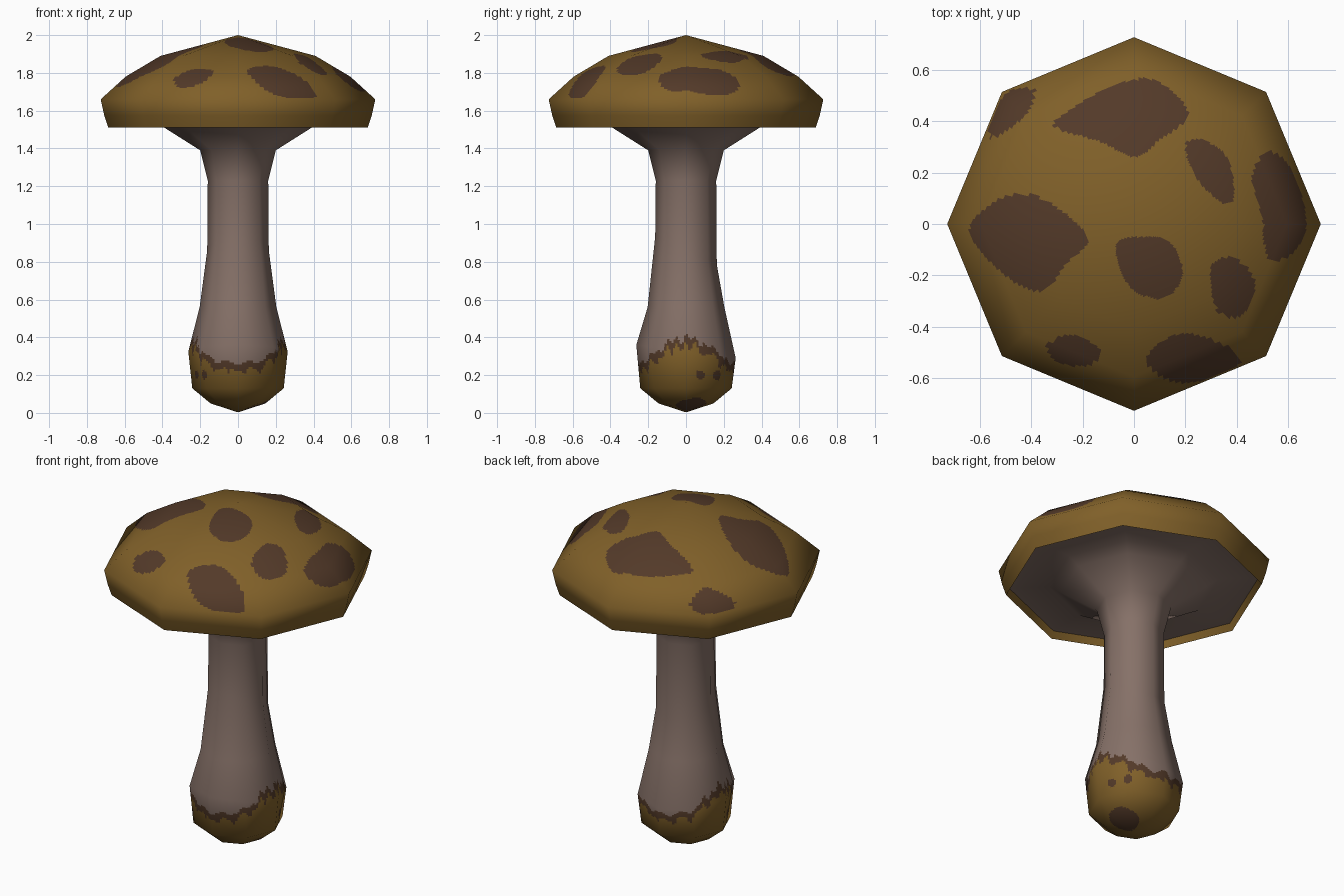
import bpy, math
from mathutils import Vector

if "Cube" in bpy.data.objects:
    bpy.data.objects.remove(bpy.data.objects["Cube"])

SIDES = 8


def material(name, rgb):
    m = bpy.data.materials.new(name)
    m.diffuse_color = (*rgb, 1)
    m.use_nodes = True
    m.node_tree.nodes["Principled BSDF"].inputs["Base Color"].default_value = m.diffuse_color
    return m


OCHRE = material("ochre", (0.216, 0.117, 0.022))
BROWN = material("dark brown", (0.087, 0.042, 0.022))
STEM = material("pale stem", (0.238, 0.165, 0.138))


def lathe(name, profile, step, sub, mats, rule):
    """Eight-sided lathe of (radius, z, tilt), finely gridded so that colours
    can be cut by a rule, with the smooth normals of the coarse shape."""
    # coarse profile normals
    segs = []
    for p, q in zip(profile, profile[1:]):
        segs.append(Vector((q[1] - p[1], p[0] - q[0])).normalized())
    norms = []
    for i, p in enumerate(profile):
        n = segs[max(i - 1, 0)] + segs[min(i, len(segs) - 1)]
        if p[0] == 0:
            n = Vector((0, n.y))
        norms.append(n.normalized())
    # fine rows along the profile
    rows = []
    for i in range(len(segs)):
        p, q = Vector(profile[i]), Vector(profile[i + 1])
        n = max(1, math.ceil((q - p).length / step))
        for k in range(n + (i == len(segs) - 1)):
            t = k / n
            rows.append((p.lerp(q, t), norms[i].lerp(norms[i + 1], t)))
    # fine columns along the straight sides of the octagon
    cols = []
    for s in range(SIDES):
        a, b = (Vector((math.cos(2 * math.pi * j / SIDES),
                        math.sin(2 * math.pi * j / SIDES))) for j in (s, s + 1))
        cols += [a.lerp(b, k / sub) for k in range(sub)]
    verts, normals, grid = [], [], []
    for (r, z, tilt), n in rows:
        if r < 1e-6:
            grid.append([len(verts)] * len(cols))
            verts.append((0, 0, z))
            normals.append(Vector((0, 0, n.y)).normalized())
            continue
        grid.append(list(range(len(verts), len(verts) + len(cols))))
        for c in cols:
            verts.append((r * c.x, r * c.y, z - tilt * c.y))
            normals.append(Vector((n.x * c.x, n.x * c.y, n.y)).normalized())
    faces = []
    for a, b in zip(grid, grid[1:]):
        for j in range(len(cols)):
            k = (j + 1) % len(cols)
            faces.append(list(dict.fromkeys((a[j], a[k], b[k], b[j]))))
    me = bpy.data.meshes.new(name)
    me.from_pydata(verts, [], faces)
    for m in mats:
        me.materials.append(m)
    for f in me.polygons:
        f.use_smooth = True
        f.material_index = rule(f.center)
    me.update()
    me.normals_split_custom_set_from_vertices(normals)
    ob = bpy.data.objects.new(name, me)
    bpy.context.collection.objects.link(ob)
    return ob


def smooth_loop(pts, n=6):
    """Closed Catmull-Rom curve through the points."""
    out = []
    for i in range(len(pts)):
        a, b, c, d = (Vector(pts[(i + k) % len(pts)]) for k in range(4))
        for k in range(n):
            t = k / n
            out.append(0.5 * (2 * b + (c - a) * t + (2 * a - 5 * b + 4 * c - d) * t ** 2
                              + (3 * b - a - 3 * c + d) * t ** 3))
    return out


def inside(x, y, loop):
    hit = False
    for p, q in zip(loop, loop[1:] + loop[:1]):
        if (p.y > y) != (q.y > y) and x < p.x + (y - p.y) * (q.x - p.x) / (q.y - p.y):
            hit = not hit
    return hit


# Cap spots, outlined as seen from above
back_spot = [(-.31, .38), (-.24, .45), (-.08, .54), (.08, .56), (.21, .43),
             (.09, .32), (0, .26), (-.13, .32)]
back_left_spot = [(-.56, .34), (-.57, .42), (-.48, .52), (-.39, .52), (-.41, .44), (-.5, .36)]
back_right_spot = [(.2, .3), (.26, .33), (.36, .26), (.39, .12), (.35, .08), (.25, .17)]
right_spot = [(.46, .19), (.53, .28), (.62, .2), (.67, 0), (.61, -.12), (.52, -.13), (.5, .02)]
left_spot = [(-.64, -.03), (-.52, .1), (-.36, .1), (-.18, -.05), (-.26, -.15),
             (-.36, -.26), (-.5, -.2)]
middle_spot = [(-.07, -.08), (.03, -.05), (.14, -.07), (.19, -.2), (.11, -.29), (-.02, -.24)]
front_right_spot = [(.3, -.17), (.37, -.13), (.45, -.18), (.47, -.27), (.41, -.36), (.32, -.33)]
front_left_spot = [(-.34, -.48), (-.25, -.43), (-.13, -.49), (-.18, -.55), (-.29, -.54)]
front_spot = [(.05, -.54), (.12, -.45), (.24, -.43), (.41, -.51), (.36, -.58), (.18, -.62)]
LOOPS = []
for s in (back_spot, back_left_spot, back_right_spot, right_spot, left_spot,
          middle_spot, front_right_spot, front_left_spot, front_spot):
    loop = smooth_loop(s)
    xs, ys = [p.x for p in loop], [p.y for p in loop]
    LOOPS.append((min(xs), max(xs), min(ys), max(ys), loop))


def cap_rule(c):
    if c.z < 1.665:
        return 0
    return int(any(x0 < c.x < x1 and y0 < c.y < y1 and inside(c.x, c.y, l)
                   for x0, x1, y0, y1, l in LOOPS))


# Stem foot: ochre cup with a ragged brown edge, highest at the two sides
def stem_rule(c):
    if c.z > 0.5:
        return 0
    a = math.atan2(c.y, c.x)
    side = abs(math.cos(a)) ** 3
    top = 0.265 + 0.13 * side + 0.012 * math.sin(13 * a) + 0.02 * side * math.sin(29 * a + 1.5)
    low = top - 0.035 - 0.03 * max(0, math.sin(17 * a + 0.6)) ** 2
    if c.z > top:
        return 0
    if c.z > low:
        return 2
    # brown patch under the foot and small dots
    if c.y > -0.065 and (c - Vector((0.1, 0.03, 0.025))).length < 0.085:
        return 2
    for p in ((.23, .08, .2), (.19, .17, .2), (-.23, -.08, .2), (-.19, -.17, .2)):
        if (c - Vector(p)).length < 0.027:
            return 2
    return 1


# Cap dome
lathe("cap", [(.687, 1.51, 0), (.708, 1.575, 0), (.727, 1.66, 0), (.595, 1.78, 0),
              (.41, 1.89, 0), (0, 2, 0)], 0.009, 24, [OCHRE, BROWN], cap_rule)

# Inner lip of the cap rim
lathe("cap_lip", [(.67, 1.55, 0), (.687, 1.51, 0)], 1, 1, [OCHRE], lambda c: 0)

# Stem, flaring into the underside of the cap
lathe("stem_and_underside",
      [(0, .003, 0), (.145, .05, 0), (.242, .13, 0), (.263, .325, .035), (.203, .56, 0),
       (.163, .86, .075), (.16, 1.23, 0), (.2, 1.39, 0), (.39, 1.51, 0), (.455, 1.55, 0),
       (.67, 1.55, 0)], 0.01, 16, [STEM, OCHRE, BROWN], stem_rule)
